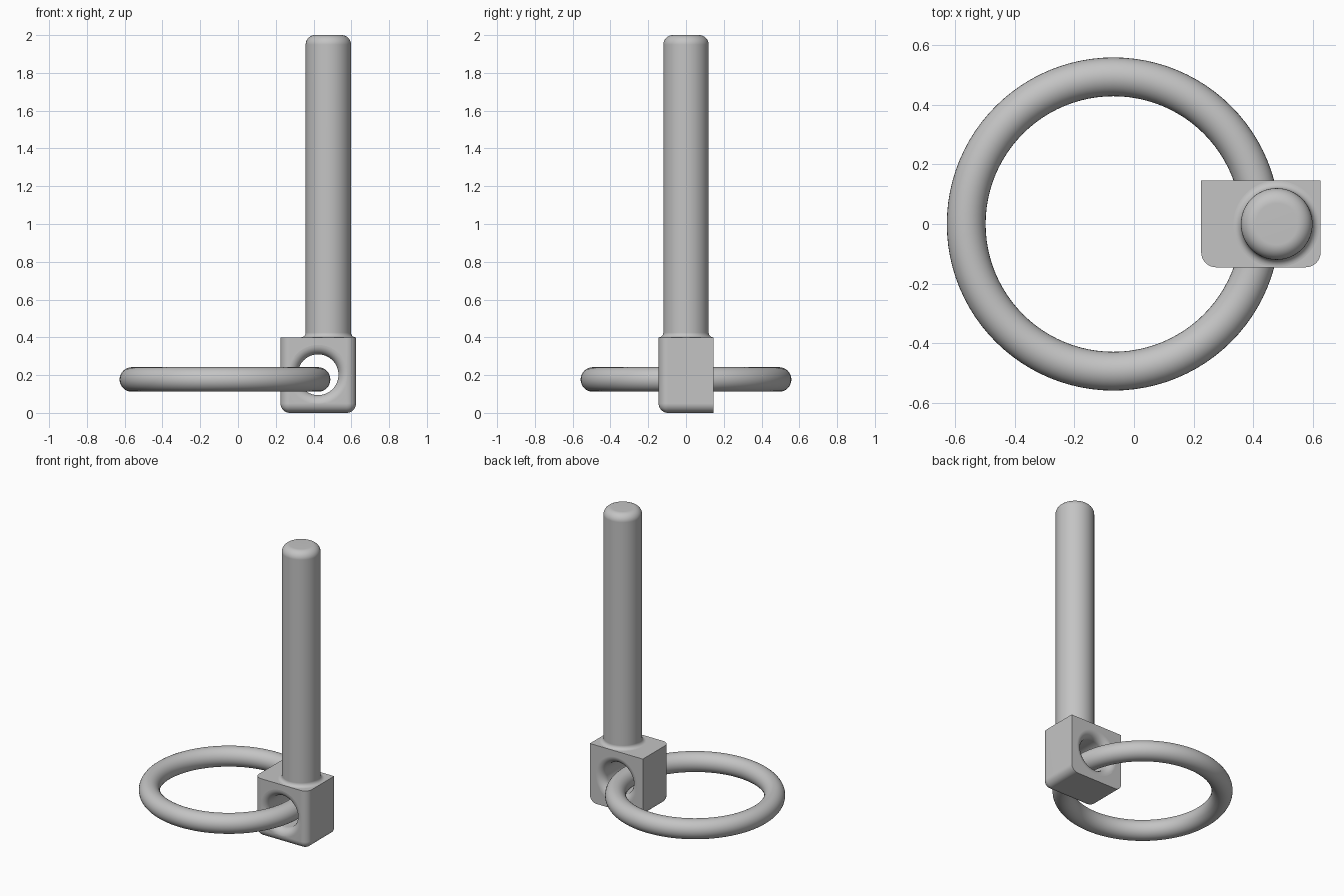
import bpy, bmesh, math
from math import sin, cos, pi
from mathutils import Matrix

if "Cube" in bpy.data.objects:
    bpy.data.objects.remove(bpy.data.objects["Cube"])

steel = bpy.data.materials.new("plain grey steel")
steel.use_nodes = True
GREY = (0.55, 0.55, 0.55, 1)
steel.diffuse_color = GREY
steel.node_tree.nodes["Principled BSDF"].inputs["Base Color"].default_value = GREY


def arc(cr, cz, radius, start, end, steps=8):
    """Points of a profile arc, as (radius, height)."""
    angles = [math.radians(start + (end - start) * i / steps) for i in range(steps + 1)]
    return [(cr + radius * cos(a), cz + radius * sin(a)) for a in angles]


def make_object(name, bm, location):
    bmesh.ops.recalc_face_normals(bm, faces=bm.faces)
    mesh = bpy.data.meshes.new(name)
    bm.to_mesh(mesh)
    bm.free()
    ob = bpy.data.objects.new(name, mesh)
    ob.location = location
    mesh.materials.append(steel)
    bpy.context.collection.objects.link(ob)
    return ob


def lathe(profile, steps=64):
    """Spin a profile about the z axis."""
    bm = bmesh.new()
    verts = [bm.verts.new((r, 0, z)) for r, z in profile]
    edges = [bm.edges.new(pair) for pair in zip(verts, verts[1:])]
    bmesh.ops.spin(bm, geom=verts + edges, cent=(0, 0, 0), axis=(0, 0, 1),
                   angle=2 * pi, steps=steps)
    bmesh.ops.remove_doubles(bm, verts=bm.verts, dist=1e-5)
    return bm


def activate(ob):
    bpy.ops.object.select_all(action='DESELECT')
    ob.select_set(True)
    bpy.context.view_layer.objects.active = ob


def smooth(ob):
    activate(ob)
    bpy.ops.object.shade_smooth_by_angle(angle=math.radians(35))
    ob.modifiers.new("even shading", 'WEIGHTED_NORMAL').keep_sharp = True


# Block, with rounded front uprights and rounded front and side bottom edges
bm = bmesh.new()
bmesh.ops.create_cube(bm, size=1, matrix=Matrix.Diagonal((0.4, 0.29, 0.4, 1)))
rounded = []
for e in bm.edges:
    mid = (e.verts[0].co + e.verts[1].co) / 2
    if mid.y < 0.1 and mid.z < 0.1:
        rounded.append(e)
bmesh.ops.bevel(bm, geom=rounded, offset=0.05, segments=8, profile=0.5, affect='EDGES')
block = make_object("block", bm, (0.425, 0, 0.2))

# Flared eye through the block from front to back
half = arc(0.158, 0.095, 0.05, 180, 90) + [(0.158, 0.2), (0, 0.2)]
eye = [(r, -z) for r, z in reversed(half)] + half
bm = lathe(eye)
bmesh.ops.rotate(bm, verts=bm.verts, cent=(0, 0, 0), matrix=Matrix.Rotation(pi / 2, 3, 'X'))
cutter = make_object("eye_cutter", bm, (0.424, 0, 0.202))
cutter.hide_render = True
cut = block.modifiers.new("eye", 'BOOLEAN')
cut.operation = 'DIFFERENCE'
cut.solver = 'EXACT'
cut.object = cutter
activate(block)
bpy.ops.object.modifier_apply(modifier=cut.name)
bpy.data.objects.remove(cutter)
smooth(block)

# Pin, with a fillet at the foot and a rounded top
pin_profile = ([(0, 0.38), (0.12, 0.38)] + arc(0.145, 0.425, 0.025, 270, 180)
               + arc(0.07, 1.95, 0.05, 0, 90) + [(0, 2)])
smooth(make_object("pin", lathe(pin_profile), (0.478, 0, 0)))

# Loose ring through the eye
bpy.ops.mesh.primitive_torus_add(major_radius=0.493, minor_radius=0.065,
                                 major_segments=96, minor_segments=32,
                                 location=(-0.069, 0, 0.177))
ring = bpy.context.object
ring.name = "ring"
ring.data.materials.append(steel)
smooth(ring)
